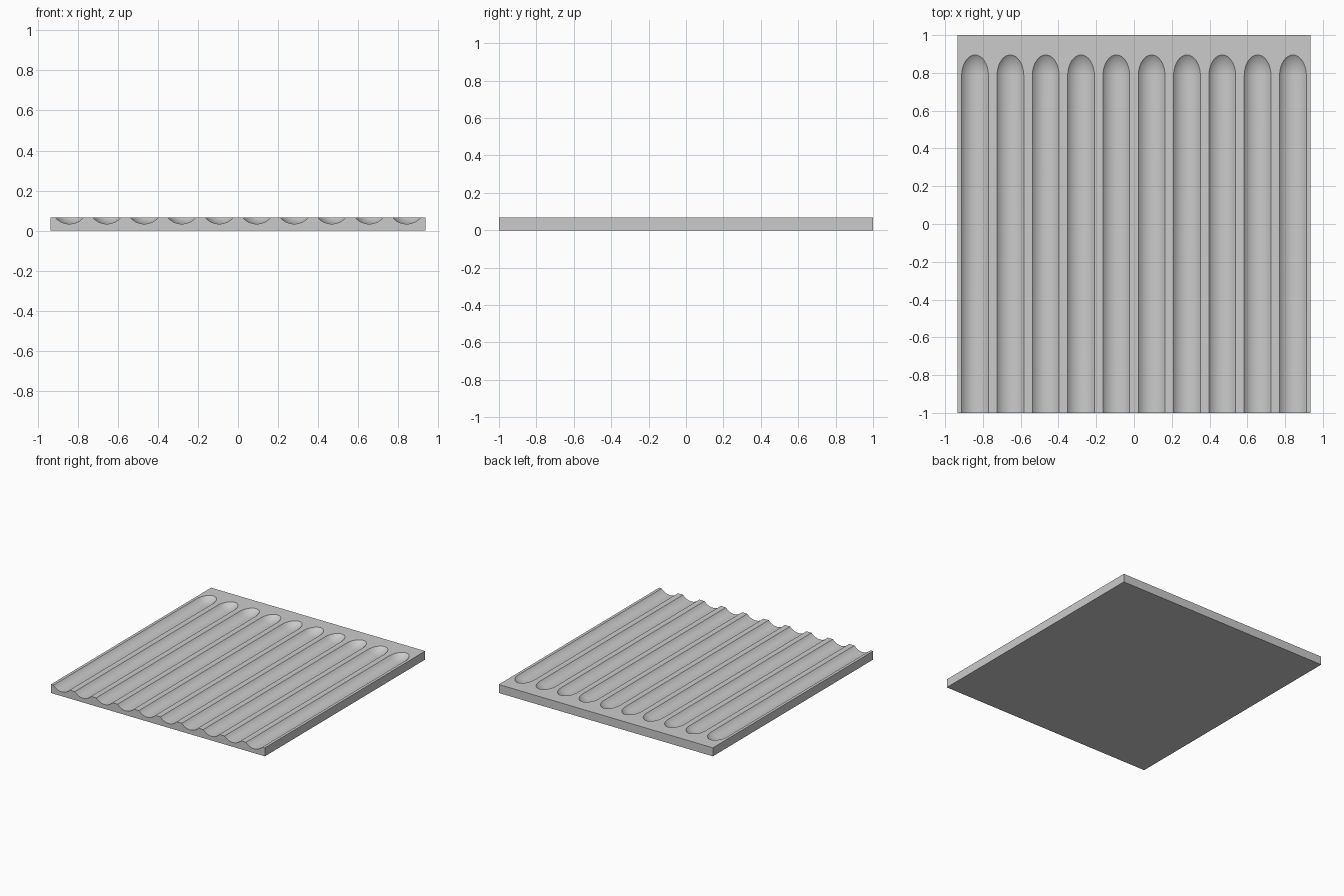
import bpy, bmesh, math

if "Cube" in bpy.data.objects:
    bpy.data.objects.remove(bpy.data.objects["Cube"])

W, L, T = 1.87, 2.0, 0.067        # panel size
N, R, DEPTH = 10, 0.093, 0.033    # grooves
PITCH = W / N
Y_FRONT, Y_BEND, STRETCH = -1.1, 0.785, 1.55
SIDES, RINGS = 64, 20

# Flat panel
bpy.ops.mesh.primitive_cube_add(size=1, location=(0, 0, T / 2))
panel = bpy.context.object
panel.name = "fluted_panel"
panel.scale = (W, L, T)
bpy.ops.object.transform_apply(location=True, rotation=False, scale=True)


def add_flute(bm, cx):
    """Round rod with a domed back end."""
    cz = T - DEPTH + R
    stations = [(Y_FRONT, R)]
    for i in range(RINGS):
        a = math.pi / 2 * i / RINGS
        stations.append((Y_BEND + R * STRETCH * math.sin(a), R * math.cos(a)))
    rings = []
    for y, r in stations:
        rings.append([bm.verts.new((cx + r * math.sin(2 * math.pi * k / SIDES), y,
                                    cz - r * math.cos(2 * math.pi * k / SIDES)))
                      for k in range(SIDES)])
    for a, b in zip(rings, rings[1:]):
        for k in range(SIDES):
            j = (k + 1) % SIDES
            bm.faces.new((a[k], a[j], b[j], b[k]))
    tip = bm.verts.new((cx, Y_BEND + R * STRETCH, cz))
    for k in range(SIDES):
        bm.faces.new((rings[-1][k], rings[-1][(k + 1) % SIDES], tip))
    bm.faces.new(rings[0])


# Row of groove cutters
bm = bmesh.new()
for i in range(N):
    add_flute(bm, (i - (N - 1) / 2) * PITCH)
bmesh.ops.recalc_face_normals(bm, faces=bm.faces)
mesh = bpy.data.meshes.new("groove_cutter")
bm.to_mesh(mesh)
bm.free()
cutter = bpy.data.objects.new("groove_cutter", mesh)
bpy.context.collection.objects.link(cutter)
cutter.hide_render = True

# Carve the grooves
mod = panel.modifiers.new("grooves", 'BOOLEAN')
mod.operation = 'DIFFERENCE'
mod.solver = 'EXACT'
mod.object = cutter
bpy.context.view_layer.objects.active = panel
bpy.ops.object.modifier_apply(modifier=mod.name)
bpy.data.objects.remove(cutter)
bpy.ops.object.shade_smooth_by_angle(angle=math.radians(25))
